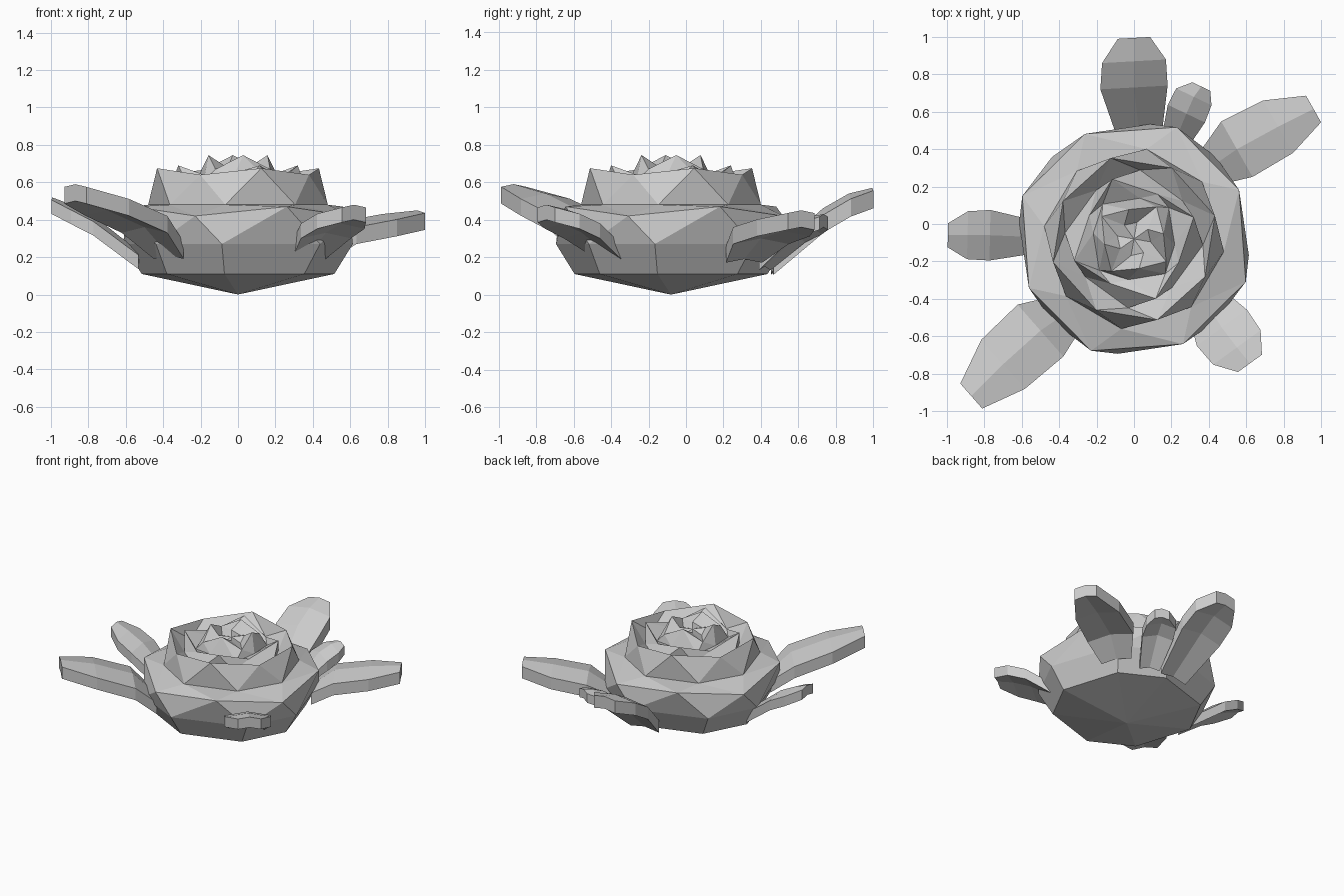
import bpy, bmesh
from math import radians, cos, sin
from mathutils import Vector

cube = bpy.data.objects.get("Cube")
if cube:
    bpy.data.objects.remove(cube)

grey = bpy.data.materials.new("plain grey")
grey.use_nodes = True
grey.diffuse_color = (0.6, 0.6, 0.6, 1)
grey.node_tree.nodes["Principled BSDF"].inputs["Base Color"].default_value = (0.6, 0.6, 0.6, 1)


def finish(bm, name):
    bmesh.ops.recalc_face_normals(bm, faces=bm.faces)
    mesh = bpy.data.meshes.new(name)
    bm.to_mesh(mesh)
    bm.free()
    mesh.materials.append(grey)
    obj = bpy.data.objects.new(name, mesh)
    bpy.context.collection.objects.link(obj)


# Flower head: each ring is two (angle, radius, height) points repeated four times
RINGS = [
    ((-8, .52, .11), (43, .52, .11)),      # underside rim
    ((-8, .62, .27), (45, .62, .27)),      # widest band
    ((25, .62, .47), (69, .64, .42)),      # outer petal tips
    ((40, .475, .48), (82, .485, .48)),    # foot of the second tier
    ((62, .43, .64), (106, .45, .675)),    # second tier tips
    ((85, .37, .55), (128, .33, .57)),     # hollow
    ((110, .34, .69), (152, .27, .62)),    # third tier tips
    ((132, .25, .60), (172, .22, .62)),    # hollow
    ((145, .21, .67), (190, .16, .745)),   # inner tier tips
    ((170, .09, .66), (215, .09, .69)),    # heart
]
CENTRE = Vector((0, -.08, 0))


def build_flower():
    bm = bmesh.new()

    def ring_verts(pair):
        out = []
        for quarter in range(4):
            for angle, r, z in pair:
                a = radians(angle + 90 * quarter)
                out.append(bm.verts.new(CENTRE + Vector((r * cos(a), r * sin(a), z))))
        return out

    rings = [ring_verts(p) for p in RINGS]
    n = len(rings[0])
    bottom = bm.verts.new(CENTRE)
    top = bm.verts.new(CENTRE + Vector((0, 0, .68)))
    for i in range(n):
        j = (i + 1) % n
        bm.faces.new((bottom, rings[0][j], rings[0][i]))
        bm.faces.new((top, rings[-1][i], rings[-1][j]))
        bm.faces.new((rings[0][i], rings[0][j], rings[1][j], rings[1][i]))
        for low, high in zip(rings[1:], rings[2:]):
            bm.faces.new((low[i], low[j], high[i]))
            bm.faces.new((low[j], high[j], high[i]))
    finish(bm, "flower_head")


# Leaf: a thick slab with a raised midrib, lofted through base, knee, shoulder and tip
def build_leaf(name, path, width, thick):
    points = [Vector(p) for p in path]
    along = points[-1] - points[0]
    side = along.cross(Vector((0, 0, 1))).normalized()
    down = Vector((0, 0, -thick))
    bm = bmesh.new()
    loops = []
    for point, scale in zip(points, (.65, 1, .95, .48)):
        half = side * width * scale / 2
        crown = Vector((0, 0, .03 * scale))
        top = [point - half - crown, point, point + half - crown]
        loops.append([bm.verts.new(p) for p in top + [p + down for p in reversed(top)]])
    for a, b in zip(loops, loops[1:]):
        for i in range(6):
            j = (i + 1) % 6
            bm.faces.new((a[i], a[j], b[j], b[i]))
    bm.faces.new(loops[0])
    bm.faces.new(loops[-1])
    finish(bm, name)


build_flower()
build_leaf("back_leaf",
           ((.03, .46, .22), (0, .73, .46), (0, .87, .54), (0, .995, .57)), .36, .095)
build_leaf("small_back_leaf",
           ((.21, .42, .22), (.28, .59, .38), (.32, .68, .42), (.36, .735, .43)), .22, .07)
build_leaf("left_leaf",
           ((.42, .31, .28), (.55, .40, .39), (.77, .52, .43), (.96, .615, .45)), .34, .09)
build_leaf("right_leaf",
           ((-.53, -.07, .23), (-.77, -.06, .42), (-.89, -.06, .48), (-.995, -.06, .52)), .27, .075)
build_leaf("front_right_leaf",
           ((-.37, -.48, .30), (-.50, -.57, .45), (-.70, -.75, .54), (-.87, -.92, .59)), .37, .09)
build_leaf("front_left_leaf",
           ((.37, -.40, .28), (.47, -.555, .41), (.55, -.66, .46), (.62, -.745, .48)), .33, .08)
